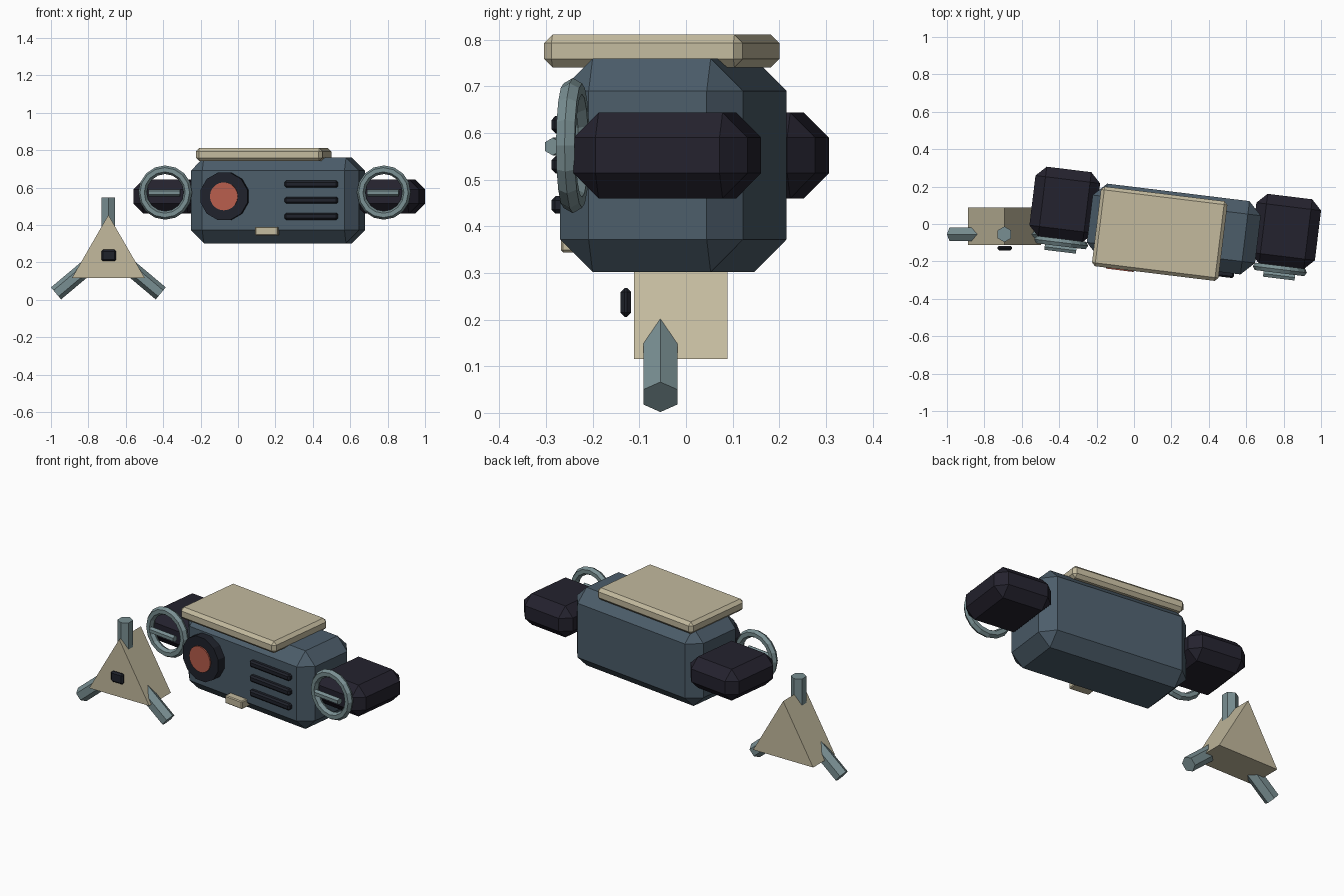
import bpy, math
from mathutils import Matrix, Vector

if "Cube" in bpy.data.objects:
    bpy.data.objects.remove(bpy.data.objects["Cube"])


def mat(name, rgb):
    m = bpy.data.materials.new(name)
    lin = [((c / 255 + 0.055) / 1.055) ** 2.4 for c in rgb]
    m.diffuse_color = (*lin, 1)
    m.use_nodes = True
    m.node_tree.nodes["Principled BSDF"].inputs["Base Color"].default_value = m.diffuse_color
    return m


SLATE = mat("slate_blue", (76, 93, 106))
BEIGE = mat("warm_beige", (195, 186, 158))
STEEL = mat("steel_grey", (121, 143, 146))
DARK = mat("dark_violet", (36, 34, 46))
CHARCOAL = mat("charcoal", (31, 34, 43))
RED = mat("dull_red", (184, 94, 76))

# The main unit is turned seven degrees about the vertical
UNIT = Matrix.Translation((0.213, -0.027, 0)) @ Matrix.Rotation(math.radians(-7), 4, 'Z')
WORLD = Matrix.Identity(4)


def finish(name, material, matrix, bevel=0):
    ob = bpy.context.object
    ob.name = ob.data.name = name
    ob.data.transform(matrix)
    ob.data.materials.append(material)
    if bevel:
        mod = ob.modifiers.new("chamfer", 'BEVEL')
        mod.width, mod.segments = bevel, 1
        mod.limit_method = 'ANGLE'
    return ob


def box(name, material, frame, loc, size, bevel=0):
    bpy.ops.mesh.primitive_cube_add(size=1)
    m = frame @ Matrix.Translation(loc) @ Matrix.Diagonal((*size, 1))
    return finish(name, material, m, bevel)


def rod(name, material, frame, a, b, radius, sides, roll=0, bevel=0):
    a, b = Vector(a), Vector(b)
    bpy.ops.mesh.primitive_cylinder_add(vertices=sides, radius=radius, depth=(b - a).length)
    q = (b - a).to_track_quat('Z', 'Y').to_matrix().to_4x4()
    m = frame @ Matrix.Translation((a + b) / 2) @ q @ Matrix.Rotation(roll, 4, 'Z')
    return finish(name, material, m, bevel)


# Body and lid
box("body", SLATE, UNIT, (0, 0, 0.531), (0.906, 0.395, 0.458), 0.07)
box("lid", BEIGE, UNIT, (-0.072, -0.034, 0.776), (0.681, 0.429, 0.07), 0.018)

# Side pods, each with a front ring and a cross bar
for side, s in (("left", -1), ("right", 1)):
    box(side + "_pod", DARK, UNIT, (s * 0.595, 0.06, 0.552), (0.348, 0.376, 0.184), 0.054)
    bpy.ops.mesh.primitive_torus_add(major_segments=16, minor_segments=6,
                                     major_radius=0.122, minor_radius=0.023)
    finish(side + "_ring", STEEL, UNIT @ Matrix.Translation((s * 0.589, -0.145, 0.573))
           @ Matrix.Rotation(math.pi / 2, 4, 'X'))
    rod(side + "_cross_bar", STEEL, UNIT, (s * 0.589 - 0.085, -0.178, 0.571),
        (s * 0.589 + 0.085, -0.178, 0.571), 0.019, 6)

# Round dial on the front
rod("dial_rim", CHARCOAL, UNIT, (-0.26, -0.17, 0.553), (-0.26, -0.247, 0.553), 0.131, 12, math.pi / 12)
rod("dial_face", RED, UNIT, (-0.26, -0.24, 0.553), (-0.26, -0.254, 0.553), 0.075, 20)

# Vent slats and front tag
for i in range(3):
    box(f"vent_slat_{i + 1}", CHARCOAL, UNIT, (0.206, -0.204, 0.618 - i * 0.086),
        (0.287, 0.036, 0.037), 0.009)
box("front_tag", BEIGE, UNIT, (-0.032, -0.2, 0.367), (0.122, 0.08, 0.046), 0.005)

# Triangular stand block
bpy.ops.mesh.primitive_cylinder_add(vertices=3, radius=0.225, depth=0.201)
finish("stand_block", BEIGE, Matrix.Translation((-0.693, -0.0115, 0.2285))
       @ Matrix.Rotation(math.pi / 2, 4, 'X'))

# Three hexagonal prongs and the small front button
rod("top_prong", STEEL, WORLD, (-0.693, -0.055, 0.3), (-0.693, -0.055, 0.546), 0.042, 6)
for side, s in (("left", -1), ("right", 1)):
    tip = Vector((-0.693 + s * 0.28, -0.055, 0.034))
    run = Vector((-s * math.cos(math.radians(40)), 0, math.sin(math.radians(40))))
    ob = rod(side + "_prong", STEEL, WORLD, tip + run * 0.28, tip, 0.042, 6)
    # Roll so that one edge of the prong faces straight up
    turn = Matrix.Translation(tip)
    top = max((v.co - tip).dot(Vector((s * run.z, 0, abs(run.x))).normalized()) for v in ob.data.vertices)
    if top < 0.04:
        ob.data.transform(turn @ Matrix.Rotation(math.pi / 6, 4, run) @ turn.inverted())
box("stand_button", CHARCOAL, WORLD, (-0.691, -0.129, 0.237), (0.08, 0.023, 0.062), 0.009)
